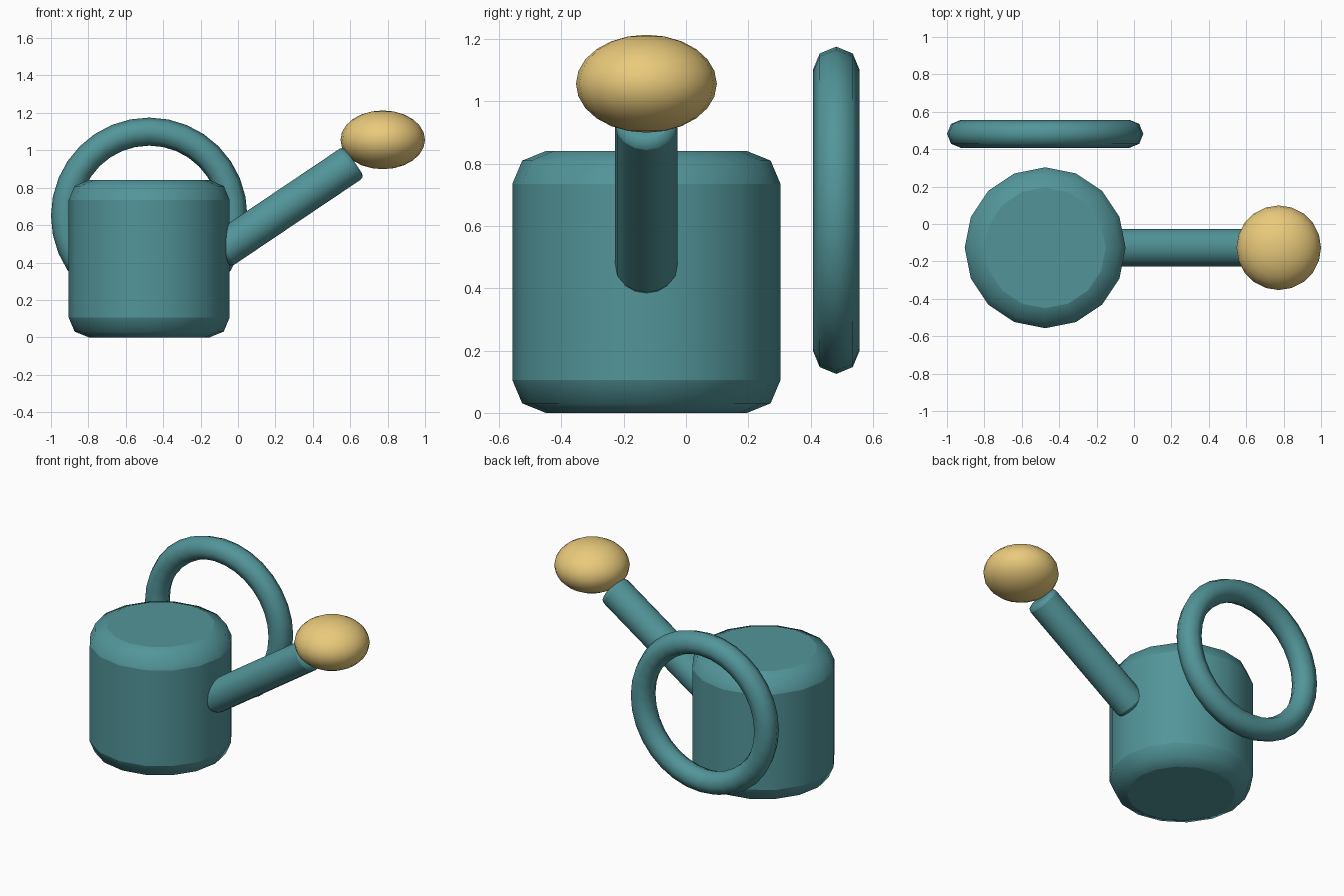
import bpy
from math import radians, pi
from mathutils import Vector

if "Cube" in bpy.data.objects:
    bpy.data.objects.remove(bpy.data.objects["Cube"])


def material(name, color):
    m = bpy.data.materials.new(name)
    m.diffuse_color = color
    m.use_nodes = True
    m.node_tree.nodes["Principled BSDF"].inputs["Base Color"].default_value = m.diffuse_color
    return m


teal = material("teal", (0.085, 0.30, 0.32, 1))
gold = material("gold", (0.82, 0.59, 0.20, 1))


def finish(name, mat):
    ob = bpy.context.object
    ob.name = name
    ob.data.materials.append(mat)
    bpy.ops.object.shade_smooth_by_angle(angle=radians(50))
    return ob


def rounded_cylinder(name, start, end, radius, bevel, mat):
    """16-sided cylinder between two points with rounded rims."""
    a, b = Vector(start), Vector(end)
    axis = b - a
    bpy.ops.mesh.primitive_cylinder_add(
        vertices=16, radius=radius, depth=axis.length, location=(a + b) / 2,
        rotation=(0, axis.angle(Vector((0, 0, 1))), 0))
    ob = finish(name, mat)
    mod = ob.modifiers.new("rim", 'BEVEL')
    mod.width = bevel
    mod.segments = 2
    mod.limit_method = 'ANGLE'
    mod.angle_limit = radians(40)
    bpy.ops.object.modifier_apply(modifier=mod.name)
    bpy.ops.object.shade_smooth_by_angle(angle=radians(50))
    return ob


X, Y = -0.475, -0.127

# Water tank and slanted spout
rounded_cylinder("tank", (X, Y, 0), (X, Y, 0.84), 0.43, 0.105, teal)
rounded_cylinder("spout", (-0.097, Y, 0.457), (0.621, Y, 0.94), 0.1, 0.025, teal)

# Ring handle standing behind the tank
bpy.ops.mesh.primitive_torus_add(
    major_radius=0.45, minor_radius=0.075, major_segments=32, minor_segments=8,
    location=(X, 0.482, 0.65), rotation=(pi / 2, 0, 0))
finish("handle", teal)

# Flattened sprinkler head
bpy.ops.mesh.primitive_uv_sphere_add(
    segments=20, ring_count=12, radius=1, location=(0.774, Y, 1.056))
bpy.context.object.scale = (0.226, 0.226, 0.157)
bpy.ops.object.transform_apply(location=False, rotation=False, scale=True)
finish("sprinkler_head", gold)
